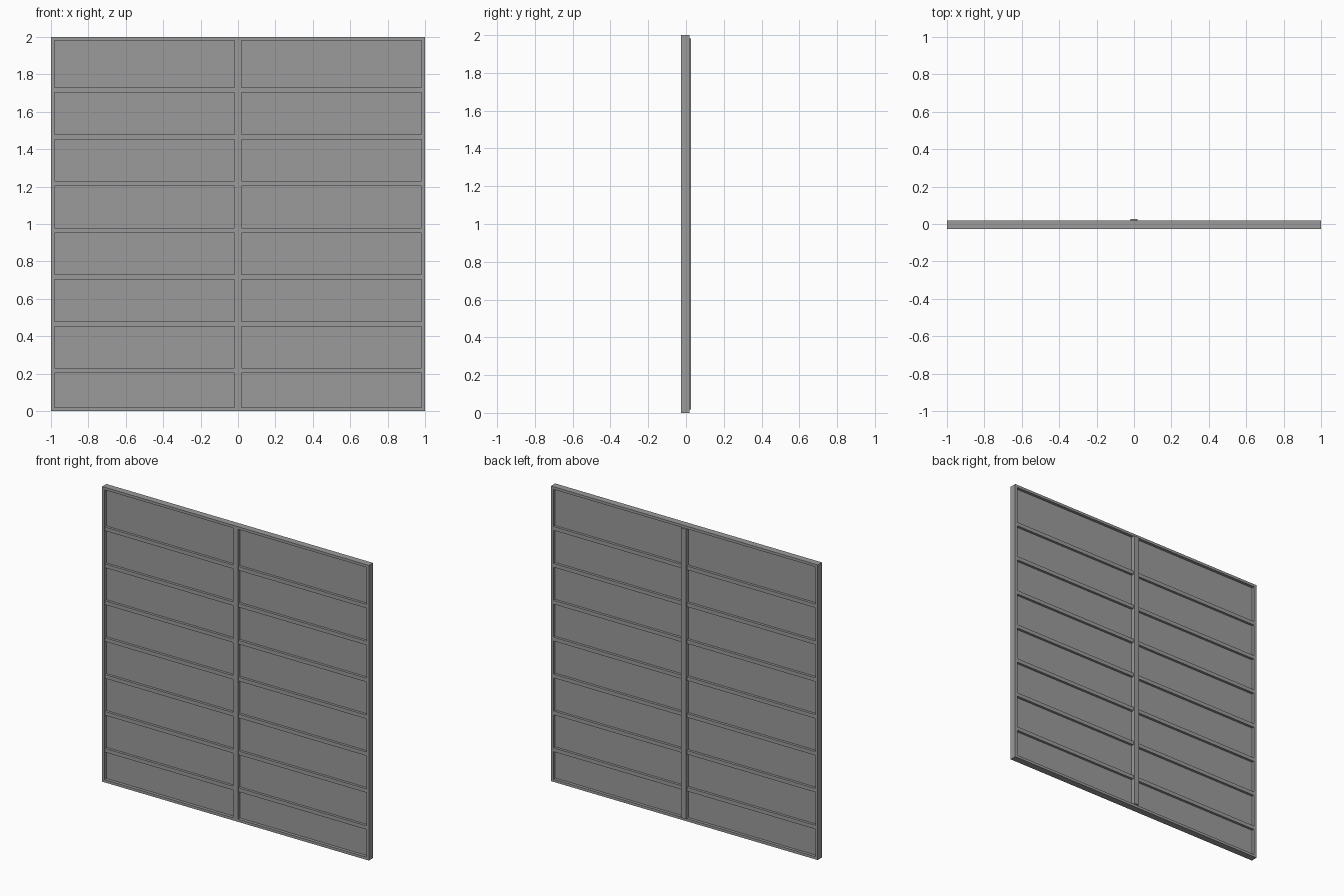
import bpy

# Remove the default cube
cube = bpy.data.objects.get("Cube")
if cube:
    bpy.data.objects.remove(cube, do_unlink=True)

# Single flat colour
GREY = (0.33, 0.33, 0.33, 1)
mat = bpy.data.materials.new("plain grey")
mat.use_nodes = True
mat.diffuse_color = GREY
mat.node_tree.nodes["Principled BSDF"].inputs["Base Color"].default_value = GREY


def box(name, x, y, z):
    """Box spanning the given (low, high) ranges."""
    bpy.ops.mesh.primitive_cube_add(size=1, location=[sum(r) / 2 for r in (x, y, z)])
    obj = bpy.context.object
    obj.name = name
    obj.scale = [r[1] - r[0] for r in (x, y, z)]
    bpy.ops.object.transform_apply(location=False, rotation=False, scale=True)
    obj.data.materials.append(mat)
    return obj


RIM = 0.018
FRONT, BACK = -0.027, 0.018
DEPTH = (FRONT, BACK)
INNER = 1 - RIM

# Outer frame: two full-height stiles with rails between them
for side, s in (("left", 1), ("right", -1)):
    box(side + "_stile", sorted((s * INNER, s)), DEPTH, (0, 2))
box("bottom_rail", (-INNER, INNER), DEPTH, (0, RIM))
box("top_rail", (-INNER, INNER), DEPTH, (2 - RIM, 2))

# Central post, standing proud at the back
box("centre_post", (-RIM, RIM), (FRONT, 0.027), (RIM, 2 - RIM))

# Thin infill panels and horizontal slats on each side of the post
for side, s in (("left", 1), ("right", -1)):
    span = sorted((s * RIM, s * INNER))
    box(side + "_panel", span, (-0.006, -0.002), (RIM, 2 - RIM))
    for i in range(7):
        z = 0.203 + 0.25 * i
        box(f"{side}_slat_{i + 1}", span, (FRONT + 0.004, BACK - 0.003), (z, z + 0.026))
